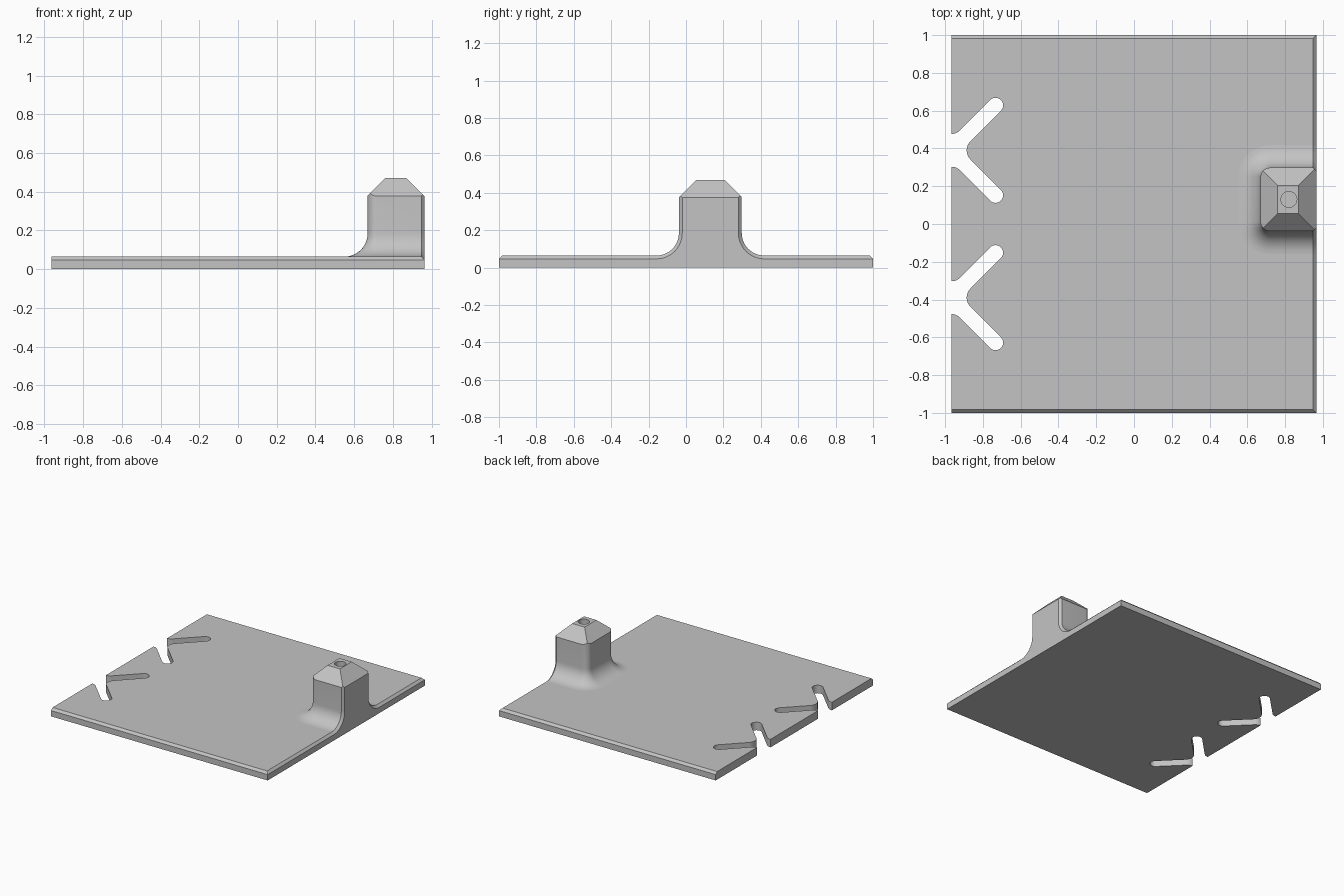
import bpy
import bmesh
from math import sin, cos, radians, pi
from mathutils import Vector

HX, HY = 0.965, 1.0          # plate half sizes
TOP, CH = 0.065, 0.018       # plate thickness and chamfer
PY, PW = 0.13, 0.168         # post centre and half width in y
PX, PR = 0.67, 0.05          # post inner face and corner radius
FR = 0.12                    # fillet radius at the post foot
PEAK = 0.47

cube = bpy.data.objects.get("Cube")
if cube:
    bpy.data.objects.remove(cube, do_unlink=True)

grey = bpy.data.materials.new("light grey")
grey.use_nodes = True
colour = (0.55, 0.55, 0.55, 1)
grey.diffuse_color = colour
grey.node_tree.nodes["Principled BSDF"].inputs["Base Color"].default_value = colour


def arc(cx, cy, r, start, end, n):
    angles = [radians(start + (end - start) * i / n) for i in range(n + 1)]
    return [(cx + r * cos(a), cy + r * sin(a)) for a in angles]


def loft(rings):
    """Closed solid through rings of equal point count."""
    bm = bmesh.new()
    loops = [[bm.verts.new(p) for p in ring] for ring in rings]
    for a, b in zip(loops, loops[1:]):
        for i in range(len(a)):
            j = (i + 1) % len(a)
            bm.faces.new((a[i], a[j], b[j], b[i]))
    bm.faces.new(loops[0])
    bm.faces.new(loops[-1])
    bmesh.ops.recalc_face_normals(bm, faces=bm.faces)
    return bm


def make_object(name, bm):
    mesh = bpy.data.meshes.new(name)
    bm.to_mesh(mesh)
    bm.free()
    mesh.materials.append(grey)
    obj = bpy.data.objects.new(name, mesh)
    bpy.context.collection.objects.link(obj)
    return obj


def smooth(obj):
    bpy.ops.object.select_all(action='DESELECT')
    obj.select_set(True)
    bpy.context.view_layer.objects.active = obj
    bpy.ops.object.shade_smooth_by_angle(angle=radians(30))


# Plate outline with two forked slots open to the -x edge
half = (arc(-HX, 0.147, 0.06, -90, -45, 5)
        + arc(-0.733, 0.238, 0.04, 135, -45, 14)
        + arc(-0.818, 0, 0.068, 135, 180, 5))
slot = half + [(x, -y) for x, y in reversed(half[:-1])]
outline = [(-HX, -HY), (HX, -HY), (HX, HY), (-HX, HY)]
for mid in (0.39, -0.39):
    outline += [(x, y + mid) for x, y in slot]


# Top edges are chamfered on three sides
def chamfered(x, y):
    limit = HY - CH
    return min(x, HX - CH), max(-limit, min(limit, y)), TOP


plate = make_object("base_plate", loft([
    [(x, y, 0) for x, y in outline],
    [(x, y, TOP - CH) for x, y in outline],
    [chamfered(x, y) for x, y in outline]]))
smooth(plate)


# Post cross-section, grown outwards by the fillet at angle t
def post_ring(t, z=None):
    centre = TOP + FR
    grow = FR - FR * cos(t)
    edge = FR - (FR + CH) * cos(t)
    z_side = centre - FR * sin(t) if z is None else z
    z_edge = centre - (FR + CH) * sin(t) if z is None else z
    side = [(HX, PW + edge, z_edge), (HX - CH, PW + grow, z_side)]
    side += [(x, y, z_side) for x, y in
             arc(PX + PR, PW - PR, PR + grow, 90, 180, 8)]
    mirrored = [(x, -y, z) for x, y, z in reversed(side)]
    return [(x, y + PY, z) for x, y, z in side + mirrored]


steps = 10
rings = [post_ring(pi / 2 * (1 - i / steps)) for i in range(steps + 1)]
bm = loft(rings + [post_ring(0, PEAK)])

# Four sloping roof faces cut at 45 degrees
roof = [((0.76, PY), (-1, 0)), ((0.87, PY), (1, 0)),
        ((0.82, PY - 0.075), (0, -1)), ((0.82, PY + 0.075), (0, 1))]
for point, direction in roof:
    bmesh.ops.bisect_plane(
        bm, geom=bm.verts[:] + bm.edges[:] + bm.faces[:], dist=1e-5,
        plane_co=Vector((*point, PEAK)), plane_no=Vector((*direction, 1)),
        clear_outer=True)
    bmesh.ops.holes_fill(bm, edges=[e for e in bm.edges if e.is_boundary], sides=0)
bmesh.ops.recalc_face_normals(bm, faces=bm.faces)
post = make_object("post", bm)

# Round blind hole in the top of the post
depth = 0.06
bpy.ops.mesh.primitive_cylinder_add(vertices=32, radius=0.042, depth=2 * depth,
                                    location=(0.82, PY, PEAK))
cutter = bpy.context.object
cutter.name = "hole_cutter"
cutter.hide_render = True
cutter.data.materials.append(grey)
hole = post.modifiers.new("hole", 'BOOLEAN')
hole.operation = 'DIFFERENCE'
hole.solver = 'EXACT'
hole.object = cutter
bpy.context.view_layer.objects.active = post
bpy.ops.object.modifier_apply(modifier=hole.name)
bpy.data.objects.remove(cutter, do_unlink=True)
smooth(post)
